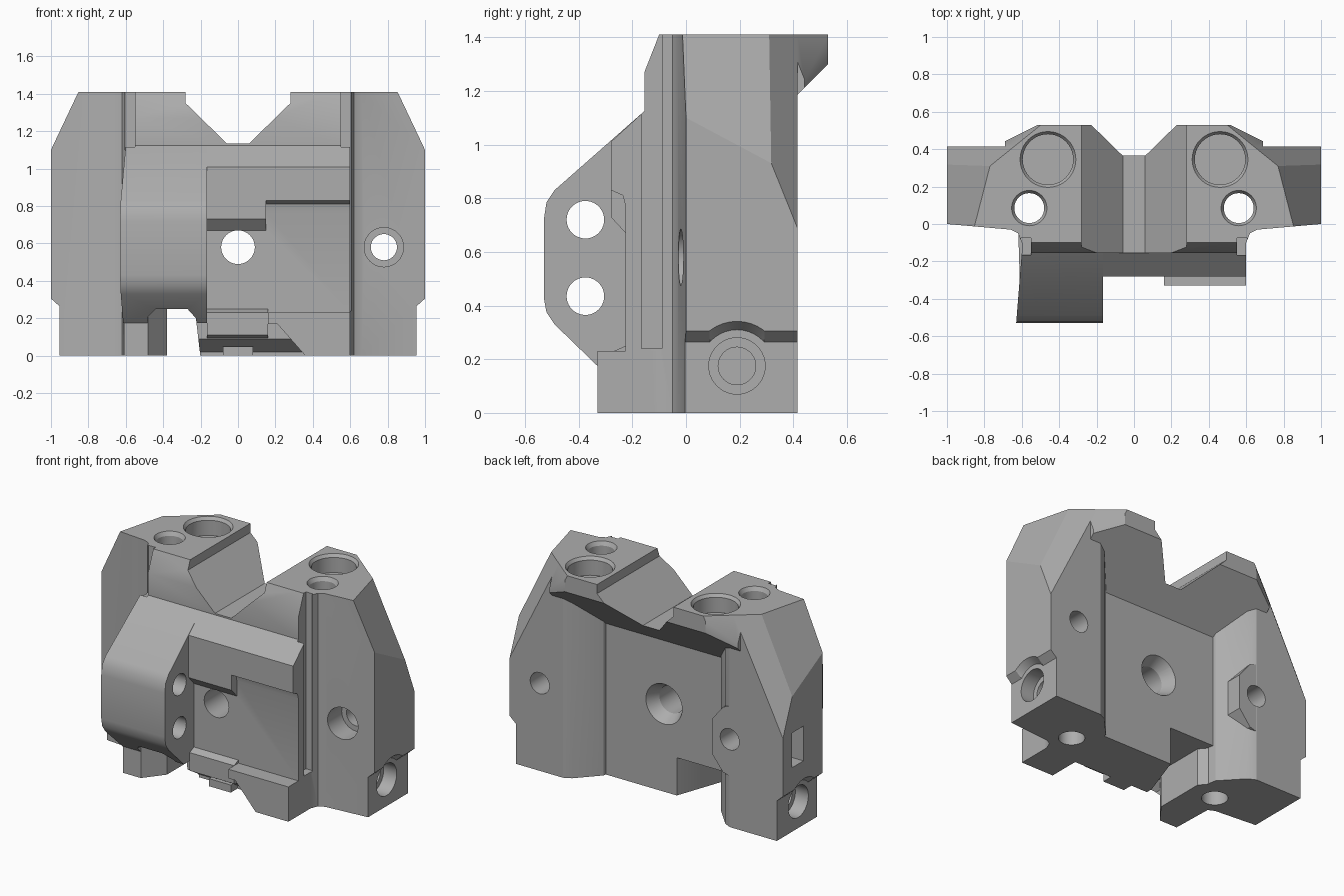
import bpy, bmesh, math
from mathutils import Vector

if "Cube" in bpy.data.objects:
    bpy.data.objects.remove(bpy.data.objects["Cube"])

metal = bpy.data.materials.new("plain grey metal")
metal.use_nodes = True
metal.diffuse_color = (0.42, 0.42, 0.42, 1)
metal.node_tree.nodes["Principled BSDF"].inputs["Base Color"].default_value = (0.42, 0.42, 0.42, 1)


def place(axis, a, b, t):
    return {"x": (t, a, b), "y": (a, t, b), "z": (a, b, t)}[axis]


def prism(name, axis, lo, hi, pts, end=None):
    """Closed solid between a profile at lo and a matching profile at hi."""
    bm = bmesh.new()
    first = [bm.verts.new(place(axis, a, b, lo)) for a, b in pts]
    last = [bm.verts.new(place(axis, a, b, hi)) for a, b in (end or pts)]
    n = len(pts)
    bm.faces.new(first)
    bm.faces.new(last)
    for i in range(n):
        j = (i + 1) % n
        bm.faces.new((first[i], first[j], last[j], last[i]))
    bmesh.ops.recalc_face_normals(bm, faces=bm.faces)
    mesh = bpy.data.meshes.new(name)
    bm.to_mesh(mesh)
    bm.free()
    mesh.materials.append(metal)
    ob = bpy.data.objects.new(name, mesh)
    bpy.context.collection.objects.link(ob)
    return ob


def box(name, x0, x1, y0, y1, z0, z1):
    return prism(name, "z", z0, z1, [(x0, y0), (x1, y0), (x1, y1), (x0, y1)])


def ring(a, b, r, n=40):
    return [(a + r * math.cos(math.tau * i / n), b + r * math.sin(math.tau * i / n)) for i in range(n)]


def drill(name, axis, a, b, lo, hi, r0, r1=None):
    return prism(name, axis, lo, hi, ring(a, b, r0), ring(a, b, r1 or r0))


def combine(body, other, operation):
    mod = body.modifiers.new("bool", "BOOLEAN")
    mod.operation, mod.solver, mod.object = operation, "EXACT", other
    bpy.context.view_layer.objects.active = body
    bpy.ops.object.modifier_apply(modifier=mod.name)
    bpy.data.objects.remove(other)


def cut(body, other):
    combine(body, other, "DIFFERENCE")


def add(body, other):
    combine(body, other, "UNION")


def slice_off(ob, point, normal):
    """Remove everything on the normal side of a plane and cap it."""
    bm = bmesh.new()
    bm.from_mesh(ob.data)
    res = bmesh.ops.bisect_plane(bm, geom=bm.verts[:] + bm.edges[:] + bm.faces[:],
                                 plane_co=Vector(point), plane_no=Vector(normal), clear_outer=True)
    edges = [e for e in res["geom_cut"] if isinstance(e, bmesh.types.BMEdge)]
    bmesh.ops.holes_fill(bm, edges=edges)
    bmesh.ops.recalc_face_normals(bm, faces=bm.faces)
    bm.to_mesh(ob.data)
    bm.free()


def flip(pts, s):
    return [(s * a, b) for a, b in pts]


# Central core, side profile
body = prism("clamp_body", "x", -0.6, 0.6, [
    (-0.155, 1.125), (-0.155, 1.27), (-0.1, 1.41), (0.3, 1.41), (0.3, 1.07), (0.23, 1.0), (0.23, 0),
    (-0.12, 0), (-0.12, 0.02), (-0.225, 0.09), (-0.225, 0.77), (-0.235, 0.81), (-0.28, 0.83), (-0.28, 1.01)])

# Protruding nose with rounded front, tapered outer side
nose = prism("nose", "x", -0.64, -0.165, [
    (-0.155, 1.125), (-0.49, 0.83), (-0.52, 0.785), (-0.53, 0.72), (-0.53, 0.43), (-0.52, 0.375),
    (-0.49, 0.33), (-0.33, 0.175), (0, 0.175), (0, 1.125)])
slice_off(nose, (-0.6, -0.155, 0), (-1, 0.08, 0))
add(body, nose)

# Notch through the bottom
cut(body, prism("notch", "y", -0.7, 0.7, [
    (-0.19, -0.1), (-0.225, 0.2), (-0.27, 0.25), (-0.44, 0.25), (-0.48, 0.21), (-0.48, -0.1)]))
cut(body, prism("notch_flare", "z", -0.1, 0.25, [(-0.21, -0.1), (-0.09, 0.24), (-0.45, 0.24), (-0.45, -0.1)]))

# Front steps: upper lip, lower bar, foot ledge and key
add(body, prism("upper_lip", "x", -0.17, 0.15, [
    (-0.28, 0.95), (-0.28, 0.73), (-0.225, 0.67), (-0.1, 0.67), (-0.1, 0.95)]))
add(body, prism("lower_bar", "x", -0.165, 0.16, [
    (-0.27, 0.11), (-0.27, 0.23), (-0.225, 0.25), (-0.1, 0.25), (-0.1, 0.05)]))
add(body, prism("foot_ledge", "y", -0.33, -0.05, [
    (0.36, 0), (0.6, 0), (0.6, 0.23), (0.16, 0.23), (0.16, 0.17), (0.21, 0.17)]))
add(body, box("key", -0.08, 0.08, -0.19, -0.05, 0, 0.05))

# Rear overhang with sloped underside
overhang = prism("rear_overhang", "x", -0.69, 0.69, [(0.2, 1.41), (0.53, 1.41), (0.53, 1.3), (0.2, 0.97)])
for s in (1, -1):
    slice_off(overhang, (s * 0.77, 0.31, 1.41), (s, 1.238, 0.5))
    slice_off(overhang, (s * 0.555, 0.51, 1.41), (s * 0.5, 1, 0))
add(body, overhang)

# Side wings with sloped shoulders and stepped lower ends
for s in (1, -1):
    wing = prism("wing", "z", 0, 1.41, flip([
        (1, 0), (0.66, -0.03), (0.62, -0.05), (0.6, -0.1), (0.5, -0.1), (0.42, 0.2),
        (0.43, 0.25), (0.56, 0.39), (0.61, 0.415), (1, 0.415)], s))
    slice_off(wing, (s * 0.85, 0, 1.41), (s, 0.258, 0.484))
    slice_off(wing, (s * 0.77, 0.31, 1.41), (s, 1.238, 0.5))
    cut(wing, prism("end_step", "y", -0.5, 0.6, flip([
        (0.955, -0.1), (0.955, 0.265), (1, 0.305), (1.1, 0.305), (1.1, -0.1)], s)))
    cut(wing, drill("end_arc", "x", 0.19, 0.175, s * 0.955, s * 1.02, 0.135, 0.18))
    add(body, wing)

# Lower leg and rear boss on one side
add(body, prism("leg", "z", 0, 0.26, [(-0.61, -0.33), (-0.48, -0.33), (-0.38, -0.2), (-0.38, 0.14),
                                      (-0.6, 0.4), (-0.62, 0)]))
add(body, prism("rear_boss", "y", 0.1, 0.414, [
    (-0.66, 0.32), (-0.56, 0.35), (-0.48, 0.45), (-0.48, 0.68), (-0.56, 0.78), (-0.66, 0.82)]))

# Valley between the towers
cut(body, prism("valley", "y", -0.7, 0.7, [
    (-0.06, 1.135), (0.06, 1.135), (0.28, 1.35), (0.28, 1.5), (-0.28, 1.5), (-0.28, 1.35)]))

# Mirrored holes and grooves
for s in (1, -1):
    cut(body, drill("tower_hole", "z", s * 0.46, 0.345, 1.29, 1.5, 0.135))
    cut(body, drill("tower_rim", "z", s * 0.46, 0.345, 1.39, 1.411, 0.135, 0.15))
    cut(body, drill("through_hole", "z", s * 0.56, 0.085, -0.1, 1.5, 0.08))
    cut(body, drill("through_rim", "z", s * 0.56, 0.085, 1.385, 1.411, 0.08, 0.095))
    cut(body, drill("end_hole", "x", 0.19, 0.175, s * 0.8, s * 1.1, 0.07))
    cut(body, drill("end_rim", "x", 0.19, 0.175, s * 0.86, s * 1.1, 0.105))
    x0, x1 = sorted((s * 0.55, s * 0.604))
    cut(body, box("groove", x0, x1, -0.165, -0.075, 0.24 if s > 0 else 1.1, 1.5))

# Single holes
cut(body, drill("centre_hole", "y", 0, 0.58, -0.7, 0.7, 0.09))
cut(body, drill("centre_rim", "y", 0, 0.58, 0.15, 0.235, 0.09, 0.135))
cut(body, drill("wing_hole", "y", 0.78, 0.58, -0.5, 0.7, 0.07))
cut(body, drill("wing_rim", "y", 0.78, 0.58, -0.2, 0.12, 0.105))
cut(body, drill("boss_hole", "y", -0.61, 0.58, 0.25, 0.6, 0.07))
for z in (0.435, 0.72):
    cut(body, drill("nose_hole", "x", -0.375, z, -0.8, 0, 0.07))
cut(body, box("side_slot", -1.1, -0.9, 0.2, 0.32, 0.46, 0.69))

bpy.ops.object.select_all(action="DESELECT")
body.select_set(True)
bpy.context.view_layer.objects.active = body
bpy.ops.object.shade_smooth_by_angle(angle=math.radians(25))
